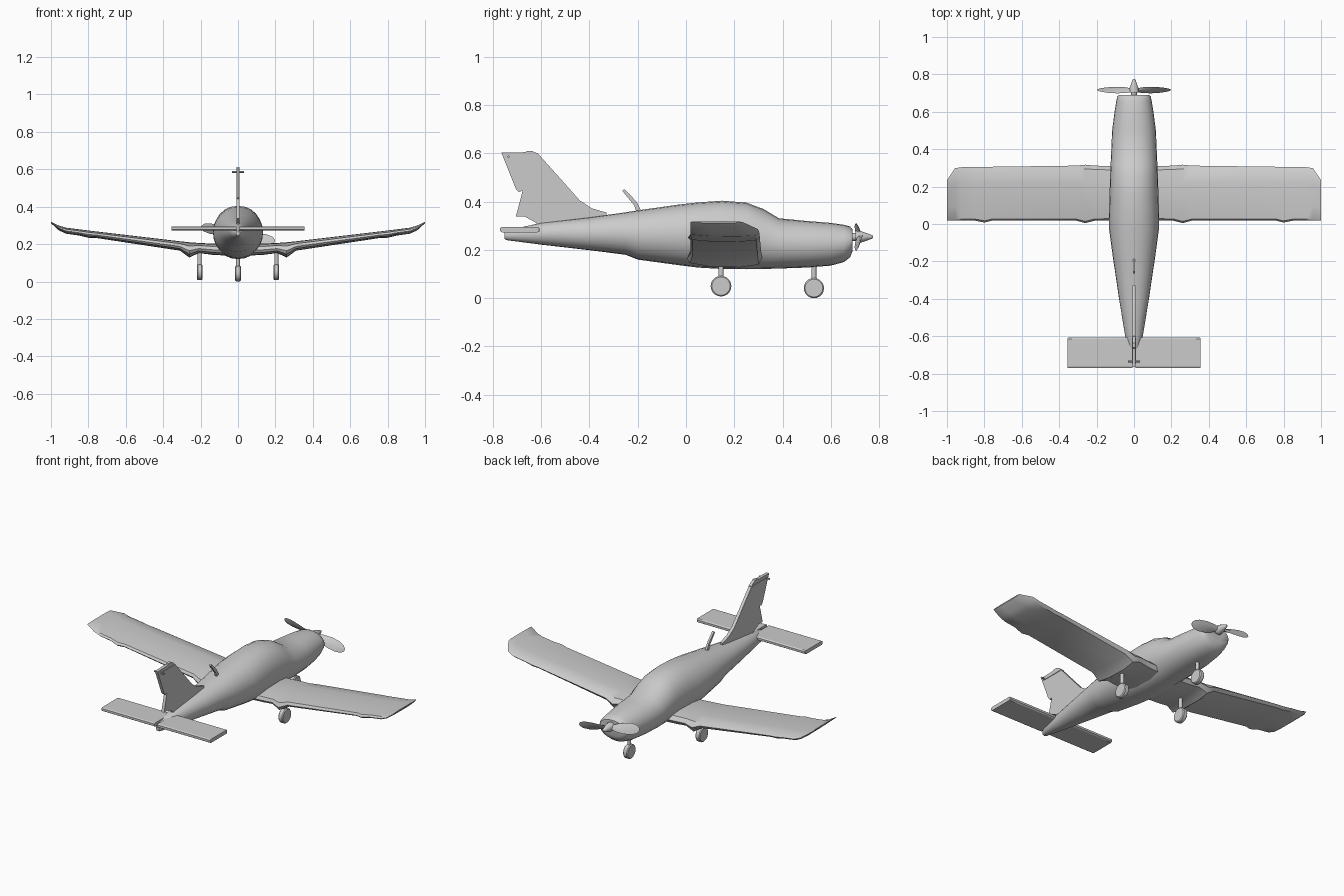
import bpy, bmesh
from math import sin, cos, pi, radians
from mathutils import Matrix, Vector

if "Cube" in bpy.data.objects:
    bpy.data.objects.remove(bpy.data.objects["Cube"])


def finish(name, bm, angle=35, mirror=False):
    bmesh.ops.recalc_face_normals(bm, faces=bm.faces)
    me = bpy.data.meshes.new(name)
    bm.to_mesh(me)
    bm.free()
    ob = bpy.data.objects.new(name, me)
    bpy.context.collection.objects.link(ob)
    if mirror:
        ob.modifiers.new("Mirror", 'MIRROR')
    bpy.ops.object.select_all(action='DESELECT')
    ob.select_set(True)
    bpy.context.view_layer.objects.active = ob
    bpy.ops.object.shade_smooth_by_angle(angle=radians(angle))
    return ob


def loft(name, rings, angle=35, mirror=False, matrix=None):
    """Skin a list of equal-sized rings and cap both ends."""
    bm = bmesh.new()
    vs = [[bm.verts.new(p) for p in r] for r in rings]
    n = len(rings[0])
    for a, b in zip(vs, vs[1:]):
        for i in range(n):
            j = (i + 1) % n
            bm.faces.new((a[i], a[j], b[j], b[i]))
    bm.faces.new(vs[0])
    bm.faces.new(vs[-1])
    if matrix:
        bm.transform(matrix)
    return finish(name, bm, angle, mirror)


def plate(name, outline, half):
    """Side-view (y, z) outline given thickness across x."""
    bm = bmesh.new()
    f = bm.faces.new([bm.verts.new((-half, y, z)) for y, z in outline])
    ext = bmesh.ops.extrude_face_region(bm, geom=[f])
    moved = [v for v in ext['geom'] if isinstance(v, bmesh.types.BMVert)]
    bmesh.ops.translate(bm, verts=moved, vec=(2 * half, 0, 0))
    return finish(name, bm, 20)


def box(name, lo, hi, bevel=0.0, mirror=False):
    bm = bmesh.new()
    lo, hi = Vector(lo), Vector(hi)
    bmesh.ops.create_cube(bm, size=1, matrix=Matrix.Translation((lo + hi) / 2)
                          @ Matrix.Diagonal((*(hi - lo), 1)))
    if bevel:
        bmesh.ops.bevel(bm, geom=bm.edges[:], offset=bevel, segments=1, affect='EDGES')
    return finish(name, bm, 20, mirror)


def cylinder(name, p, q, r, sides=16, bevel=0.0, mirror=False):
    p, q = Vector(p), Vector(q)
    d = q - p
    bm = bmesh.new()
    bmesh.ops.create_cone(bm, cap_ends=True, segments=sides, radius1=r, radius2=r, depth=d.length)
    if bevel:
        rim = [e for e in bm.edges if abs(e.verts[0].co.z - e.verts[1].co.z) < 1e-5]
        bmesh.ops.bevel(bm, geom=rim, offset=bevel, segments=1, affect='EDGES')
    bm.transform(Matrix.Translation((p + q) / 2) @ d.to_track_quat('Z', 'Y').to_matrix().to_4x4())
    return finish(name, bm, 35, mirror)


# Fuselage stations: y, bottom z, top z, half width
stations = [
    (-.752, .245, .272, .010), (-.74, .240, .282, .020), (-.60, .222, .312, .047),
    (-.40, .199, .335, .080), (-.25, .180, .356, .102), (-.20, .160, .364, .110),
    (-.03, .137, .388, .133), (.05, .127, .397, .134), (.15, .121, .404, .131),
    (.25, .120, .396, .128), (.32, .121, .370, .125), (.385, .123, .331, .122),
    (.50, .127, .320, .117), (.60, .135, .312, .104), (.655, .150, .304, .095),
    (.68, .170, .297, .090), (.69, .195, .285, .082)]


def hull_ring(y, b, t, w, n=24):
    pts = []
    for i in range(n):
        a = 2 * pi * i / n
        c, s = cos(a), sin(a)
        x = w * abs(c) ** .9 * (1 if c > 0 else -1)
        pts.append((x, y, (b + t) / 2 + (t - b) / 2 * s))
    return pts


loft("fuselage", [hull_ring(*s) for s in stations], 40)

# Wing: section as (chord fraction, height fraction)
section = [(0, .45), (.03, .75), (.3, .96), (.7, 1), (.93, .85), (1, .5),
           (.95, .14), (.7, 0), (.3, .04), (.03, .22)]
# x, rear y, front y, bottom z, top z
ribs = [(0, .02, .31, .135, .20), (.14, .02, .31, .143, .203), (.21, .018, .312, .152, .206),
        (.26, .005, .317, .128, .21), (.31, .018, .312, .165, .215),
        (.76, .018, .306, .233, .268), (.80, .008, .306, .234, .273), (.85, .018, .305, .246, .279),
        (.92, .018, .304, .256, .288), (.957, .018, .298, .273, .299), (1.0, .018, .235, .312, .319)]
loft("wing", [[(x, r + (f - r) * t, b + (h - b) * s) for t, s in section]
              for x, r, f, b, h in ribs], 35, True)

# Tail surfaces
loft("tailplane", [[(x, y, z) for y, z in ((-.77, .278), (-.77, .291), (-.762, .295), (-.615, .295),
                                           (f, .29), (f, .278), (-.615, .273), (-.762, .273))]
                   for x, f in ((.008, -.607), (.352, -.607), (.356, -.61))], 20, True)
plate("fin", [(-.765, .603), (-.665, .605), (-.66, .611), (-.635, .611), (-.63, .606),
              (-.615, .60), (-.594, .578), (-.44, .405), (-.39, .372), (-.33, .355),
              (-.33, .335), (-.62, .29), (-.62, .312), (-.668, .338), (-.705, .338),
              (-.677, .445), (-.693, .44), (-.705, .453)], .009)
box("fin_trim_strip", (-.012, -.745, .580), (.012, -.60, .587))
cylinder("fin_crossbar", (-.033, -.735, .586), (.033, -.735, .586), .005, 8)
plate("dorsal_antenna", [(-.264, .445), (-.255, .452), (-.205, .40), (-.185, .36), (-.205, .355),
                         (-.215, .385)], .006)

# Landing gear
cylinder("main_wheel", (.19, .145, .05), (.22, .145, .05), .043, 20, .005, True)
cylinder("main_strut", (.205, .145, .05), (.205, .145, .18), .011, 12, 0, True)
cylinder("nose_wheel", (-.015, .53, .042), (.015, .53, .042), .042, 20, .005)
cylinder("nose_strut", (0, .53, .042), (0, .53, .16), .010, 12)

# Propeller and spinner
hub_z = .254
loft("spinner", [[(r * cos(2 * pi * i / 16), y, hub_z + r * sin(2 * pi * i / 16)) for i in range(16)]
                 for y, r in ((.68, .016), (.702, .016), (.703, .026), (.725, .024),
                              (.75, .015), (.77, .008), (.775, .004))], 30)


def blade_ring(r, w, pitch, th):
    a = radians(pitch)
    out = []
    for u, v in ((-1, 0), (-.4, 1), (.4, 1), (1, 0), (.4, -1), (-.4, -1)):
        c, t = u * w, v * th
        out.append((r, c * sin(a) + t * cos(a), c * cos(a) - t * sin(a)))
    return out


rings = [blade_ring(*b) for b in ((.01, .012, 50, .006), (.05, .024, 42, .005), (.10, .031, 34, .004),
                                  (.15, .031, 27, .003), (.185, .022, 22, .002), (.20, .008, 20, .001))]
for k, name in enumerate(("propeller_blade_right", "propeller_blade_left")):
    m = Matrix.Translation((0, .716, hub_z)) @ Matrix.Rotation(radians(11) + k * pi, 4, 'Y')
    loft(name, rings, 25, False, m)
